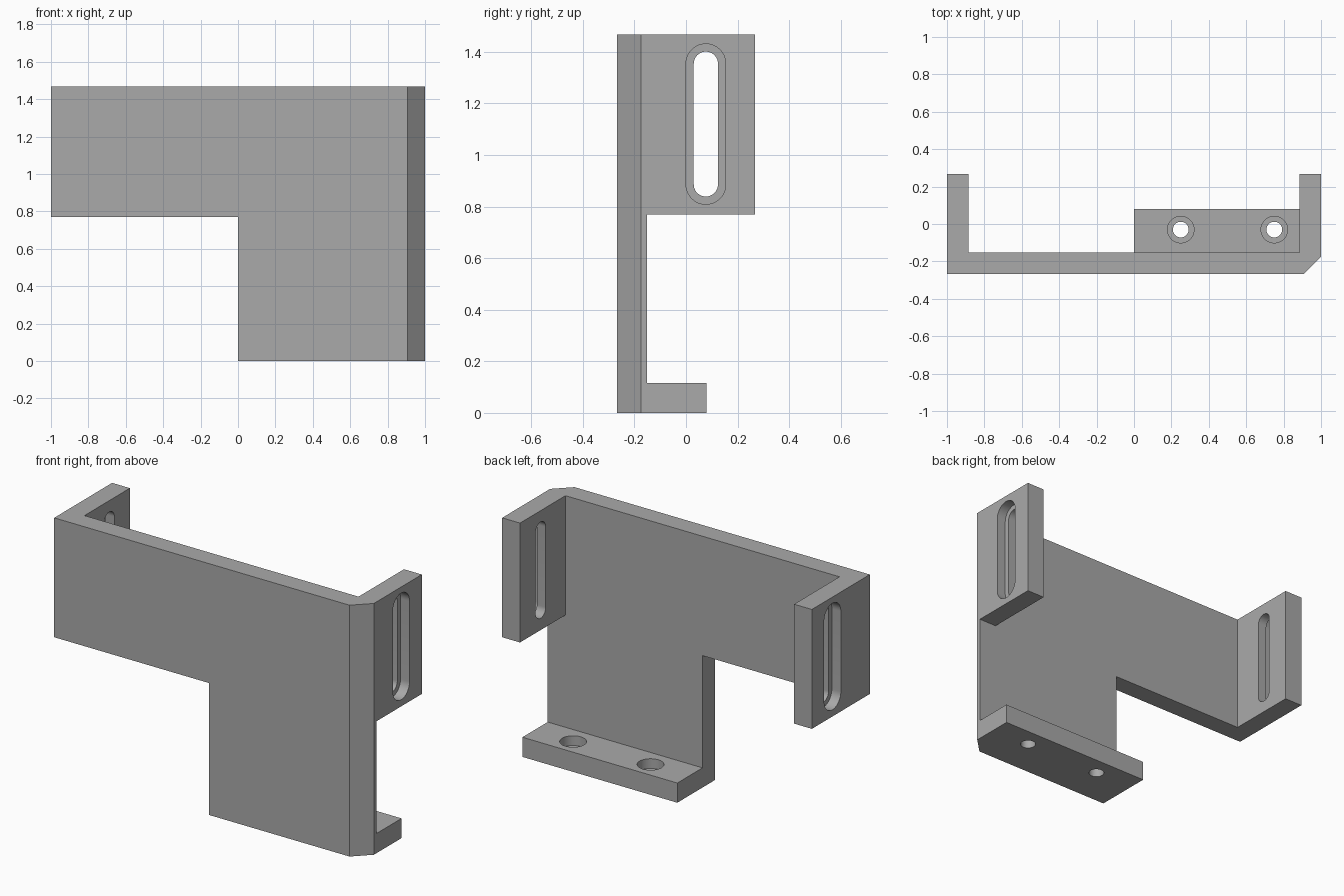
import bpy, bmesh
from math import cos, sin, pi
from mathutils import Vector

if "Cube" in bpy.data.objects:
    bpy.data.objects.remove(bpy.data.objects["Cube"])

# Main dimensions
TOP, ARM_Z = 1.467, 0.77
FRONT, BACK = -0.267, 0.267
WALL = 0.115
INNER = FRONT + WALL
FOOT_BACK = 0.08

grey = bpy.data.materials.new("plain grey")
grey.use_nodes = True
colour = (0.4, 0.4, 0.4, 1)
grey.diffuse_color = colour
grey.node_tree.nodes["Principled BSDF"].inputs["Base Color"].default_value = colour


def prism(name, outline, lo, hi, axis="z"):
    """Extrude an outline from lo to hi; outlines are (x, y) along z or (y, z) along x."""
    place = (lambda a, b, h: (a, b, h)) if axis == "z" else (lambda a, b, h: (h, a, b))
    bm = bmesh.new()
    base = bm.faces.new([bm.verts.new(place(a, b, lo)) for a, b in outline])
    ring = bmesh.ops.extrude_face_region(bm, geom=[base])["geom"]
    bmesh.ops.translate(bm, verts=[v for v in ring if isinstance(v, bmesh.types.BMVert)],
                        vec=Vector(place(0, 0, hi - lo)))
    bmesh.ops.recalc_face_normals(bm, faces=bm.faces)
    mesh = bpy.data.meshes.new(name)
    bm.to_mesh(mesh)
    bm.free()
    mesh.materials.append(grey)
    obj = bpy.data.objects.new(name, mesh)
    bpy.context.collection.objects.link(obj)
    return obj


def box(name, x, y, z):
    return prism(name, [(x[0], y[0]), (x[1], y[0]), (x[1], y[1]), (x[0], y[1])], *z)


def stadium(a, b, radius, half=0.0, steps=24):
    """Round outline, stretched by half along its second direction."""
    upper = [(a + radius * cos(pi * i / steps), b + half + radius * sin(pi * i / steps))
             for i in range(steps + 1)]
    lower = [(2 * a - u, 2 * b - v) for u, v in upper]
    return upper + (lower if half else lower[1:-1])


def combine(target, tool, operation="DIFFERENCE"):
    tool.hide_render = True
    mod = target.modifiers.new(tool.name, "BOOLEAN")
    mod.operation, mod.solver, mod.object = operation, "EXACT", tool
    bpy.context.view_layer.objects.active = target
    bpy.ops.object.modifier_apply(modifier=mod.name)
    bpy.data.objects.remove(tool)


# U-shaped wall with one chamfered front corner
side = 1 - WALL
bracket = prism("bracket", [
    (-1, FRONT), (0.907, FRONT), (1, -0.175), (1, BACK), (side, BACK),
    (side, INNER), (-side, INNER), (-side, BACK), (-1, BACK)], 0, TOP)

# Open space below the arm and behind the leg
combine(bracket, box("arm_gap", (-1.2, 0), (-0.5, 0.5), (-0.2, ARM_Z)))
combine(bracket, box("leg_gap", (-0.2, 1.2), (INNER, 0.5), (-0.2, ARM_Z)))

# Foot plate behind the leg
combine(bracket, box("foot", (0, 1), (INNER - 0.015, FOOT_BACK), (0, WALL)), "UNION")

# Stepped slots through both ears, wide on the outside
SLOT = (0.077, 1.12)
for s in (-1, 1):
    combine(bracket, prism("slot", stadium(*SLOT, 0.047, 0.234), s * 0.8, s * 1.1, "x"))
    combine(bracket, prism("slot_recess", stadium(*SLOT, 0.077, 0.234), s * 0.942, s * 1.1, "x"))

# Stepped screw holes through the foot, wide on top
for x in (0.25, 0.75):
    combine(bracket, prism("hole", stadium(x, -0.03, 0.042), -0.1, 0.2))
    combine(bracket, prism("hole_recess", stadium(x, -0.03, 0.071), 0.058, 0.2))

# Smooth round walls, crisp edges
bpy.ops.object.select_all(action="DESELECT")
bracket.select_set(True)
bpy.context.view_layer.objects.active = bracket
bpy.ops.object.shade_smooth_by_angle(angle=pi / 6)
